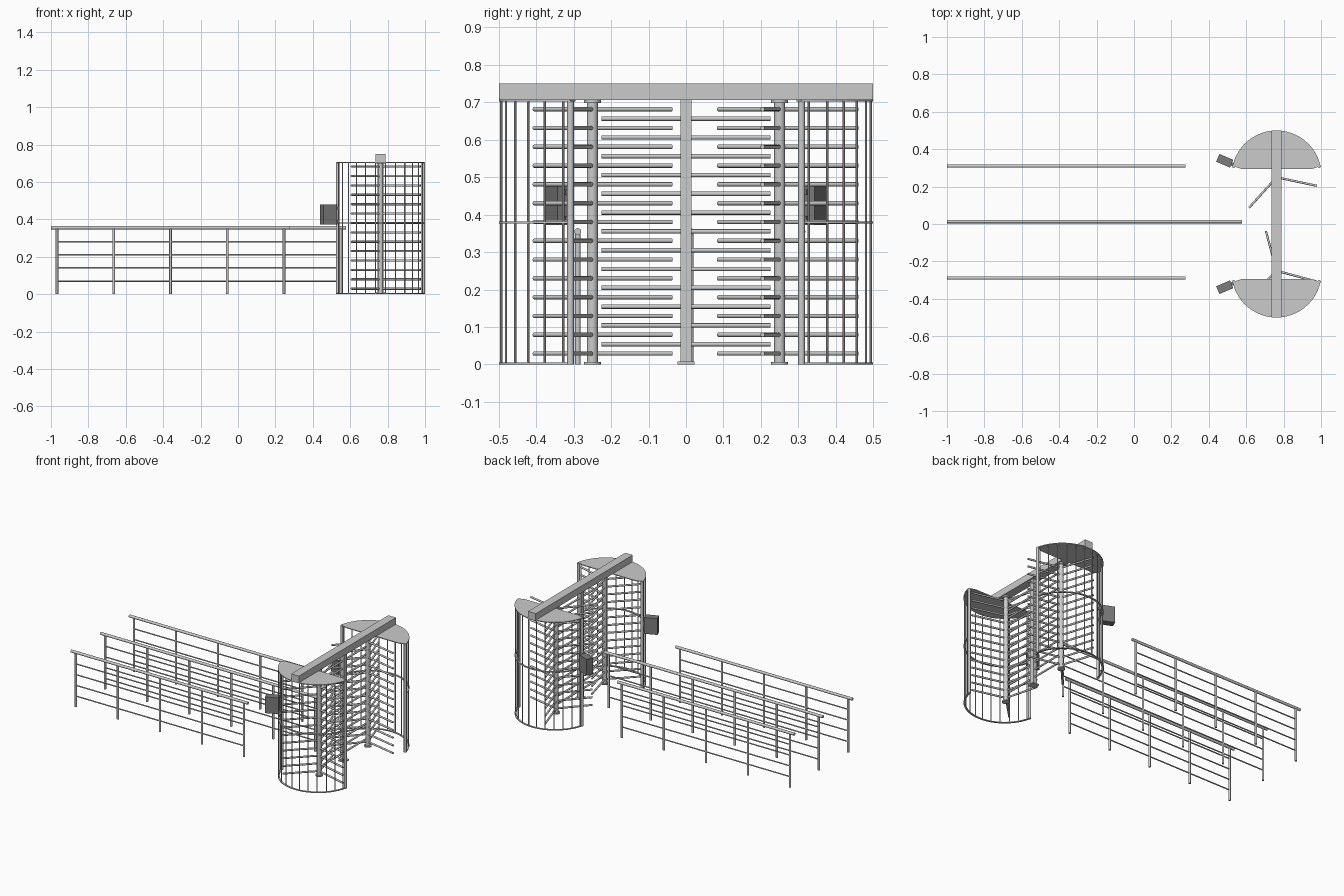
import bpy, bmesh, math
from mathutils import Vector, Matrix

if "Cube" in bpy.data.objects:
    bpy.data.objects.remove(bpy.data.objects["Cube"])

CX = 0.762            # turnstile centre line


def finish(name, bm, smooth=True, mat=None):
    bmesh.ops.recalc_face_normals(bm, faces=bm.faces)
    me = bpy.data.meshes.new(name)
    bm.to_mesh(me)
    bm.free()
    ob = bpy.data.objects.new(name, me)
    bpy.context.collection.objects.link(ob)
    if mat:
        me.materials.append(mat)
    if smooth:
        bpy.ops.object.select_all(action='DESELECT')
        ob.select_set(True)
        bpy.context.view_layer.objects.active = ob
        bpy.ops.object.shade_smooth_by_angle(angle=math.radians(40))
    return ob


def rod(bm, a, b, r, n=12):
    a, b = Vector(a), Vector(b)
    d = b - a
    m = Matrix.Translation((a + b) / 2) @ d.to_track_quat('Z', 'Y').to_matrix().to_4x4()
    bmesh.ops.create_cone(bm, cap_ends=True, segments=n, radius1=r, radius2=r,
                          depth=d.length, matrix=m)


def box(bm, c, size, rot=0):
    m = Matrix.Translation(c) @ Matrix.Rotation(rot, 4, 'Z') @ Matrix.Diagonal((*size, 1))
    bmesh.ops.create_cube(bm, size=1, matrix=m)


def slab(bm, pts, z0, z1):
    f = bm.faces.new([bm.verts.new((x, y, z0)) for x, y in pts])
    ext = bmesh.ops.extrude_face_region(bm, geom=[f])['geom']
    bmesh.ops.translate(bm, vec=(0, 0, z1 - z0),
                        verts=[v for v in ext if isinstance(v, bmesh.types.BMVert)])


def arc(s, r, a0, a1, n):
    angs = [math.radians(a0 + (a1 - a0) * i / n) for i in range(n + 1)]
    return [(CX + r * math.cos(a), s * (0.26 + r * math.sin(a))) for a in angs]


dark = bpy.data.materials.new("dark_grey")
dark.diffuse_color = (0.2, 0.2, 0.2, 1)
dark.use_nodes = True
dark.node_tree.nodes["Principled BSDF"].inputs["Base Color"].default_value = dark.diffuse_color

# queue railings
for name, y, posts in (("back", 0.31, 5), ("middle", 0.013, 6), ("front", -0.289, 5)):
    bm = bmesh.new()
    last = -0.968 + 0.3035 * (posts - 1)
    for i in range(posts):
        x = -0.968 + 0.3035 * i
        rod(bm, (x, y, 0), (x, y, 0.35), 0.007)
    for z in (0.07, 0.14, 0.21, 0.28):
        rod(bm, (-0.968, y, z), (last, y, z), 0.004, 8)
    rod(bm, (-1, y, 0.355), (last + 0.029, y, 0.355), 0.009, 16)
    finish(name + "_railing", bm)

# overhead beam
bm = bmesh.new()
box(bm, (CX, 0, 0.728), (0.055, 1.0, 0.045))
finish("overhead_beam", bm, False)

# centre post with base plate
bm = bmesh.new()
box(bm, (CX, 0, 0.354), (0.03, 0.03, 0.706))
box(bm, (CX, 0, 0.004), (0.046, 0.046, 0.008))
finish("centre_post", bm, False)

# fixed barrier bars on both sides of the centre post
bm = bmesh.new()
for i in range(13):
    z = 0.054 + 0.0502 * i
    rod(bm, (CX, -0.225, z), (CX, 0.225, z), 0.0058)
finish("fixed_bars", bm)

for s, side, first in ((1, "back", 108), (-1, "front", 105)):
    # rotor column with three wings of bars
    bm = bmesh.new()
    y = 0.25 * s
    rod(bm, (CX, y, 0), (CX, y, 0.706), 0.0145, 20)
    rod(bm, (CX, y, 0), (CX, y, 0.007), 0.023, 20)
    rod(bm, (CX, y, 0.698), (CX, y, 0.706), 0.023, 20)
    for k in range(3):
        a = math.radians(first + 120 * k)
        for i in range(14):
            z = 0.029 + 0.0502 * i
            rod(bm, (CX, y, z),
                (CX + 0.22 * math.cos(a), y + 0.22 * math.sin(a), z), 0.0058)
    finish(side + "_rotor", bm)

    # canopy plate
    bm = bmesh.new()
    pts = arc(s, 0.24, 12, 168, 24) + [(CX - 0.19, 0.295 * s), (CX + 0.19, 0.295 * s)]
    slab(bm, pts, 0.702, 0.707)
    finish(side + "_canopy", bm, False)

    # curved cage: end pillars, vertical bars, base and middle bands
    bm = bmesh.new()
    for x, yy in arc(s, 0.234, 12, 168, 1):
        rod(bm, (x, yy, 0), (x, yy, 0.704), 0.009)
    for x, yy in arc(s, 0.235, 16.7, 163.3, 11):
        rod(bm, (x, yy, 0), (x, yy, 0.704), 0.0032, 8)
    for z in (0, 0.377):
        slab(bm, arc(s, 0.24, 11, 169, 24) + arc(s, 0.229, 169, 11, 24), z, z + 0.005)
    finish(side + "_cage", bm)

    # card reader box and brackets
    bm = bmesh.new()
    rot = math.radians(-23 * s)
    box(bm, (0.485, 0.338 * s, 0.425), (0.08, 0.045, 0.106), rot)
    for z in (0.39, 0.46):
        box(bm, (0.525, 0.32 * s, z), (0.03, 0.018, 0.014), rot)
    finish(side + "_card_reader", bm, False, dark)
